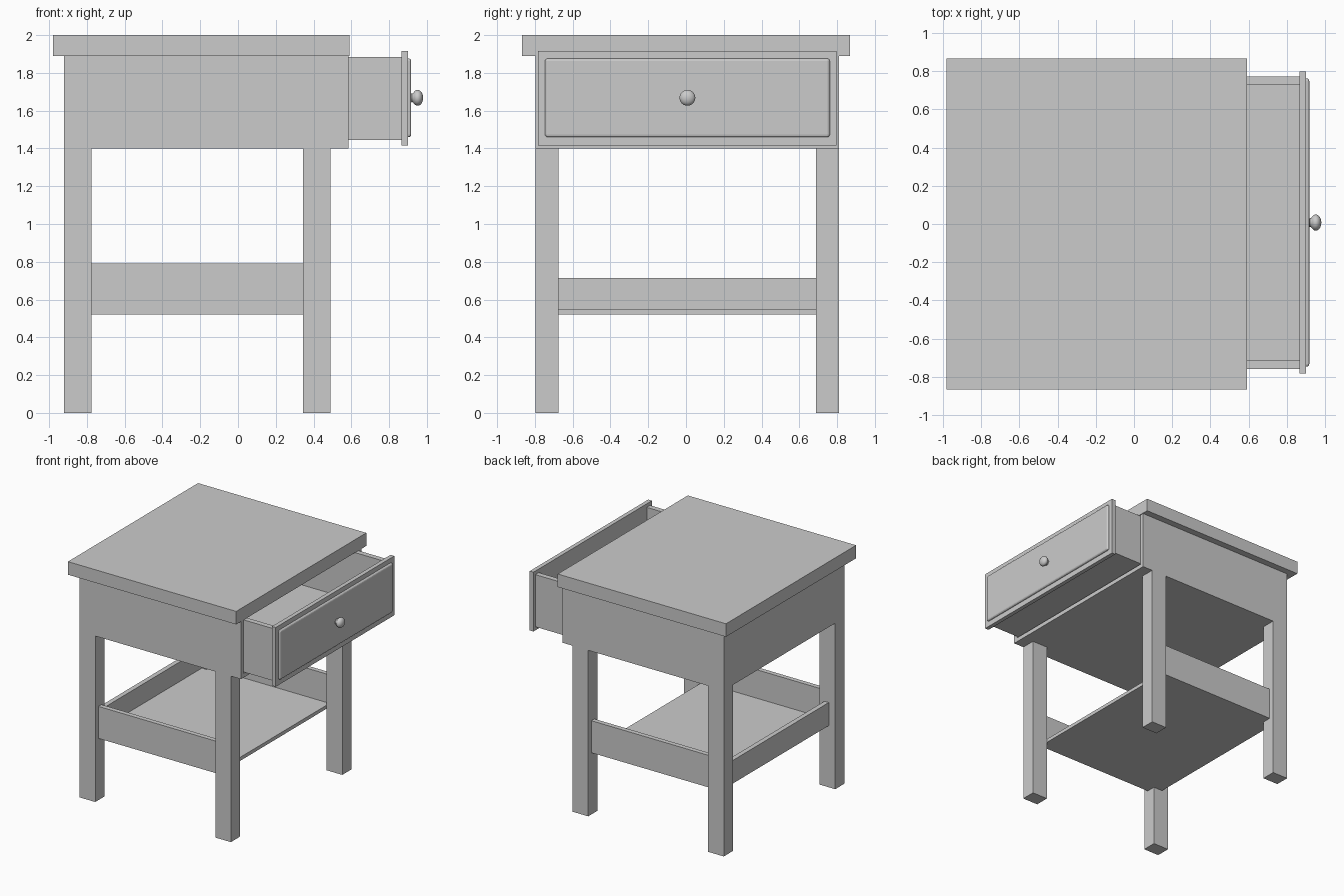
import bpy, bmesh, math
from mathutils import Matrix

if "Cube" in bpy.data.objects:
    bpy.data.objects.remove(bpy.data.objects["Cube"])


def box(name, x, y, z, bevel=0):
    """Box from (min, max) ranges, optionally with rounded edges."""
    bm = bmesh.new()
    size = Matrix.Diagonal((x[1] - x[0], y[1] - y[0], z[1] - z[0], 1))
    centre = Matrix.Translation((sum(x) / 2, sum(y) / 2, sum(z) / 2))
    bmesh.ops.create_cube(bm, size=1, matrix=centre @ size)
    me = bpy.data.meshes.new(name)
    bm.to_mesh(me)
    bm.free()
    ob = bpy.data.objects.new(name, me)
    bpy.context.collection.objects.link(ob)
    if bevel:
        m = ob.modifiers.new("rounding", "BEVEL")
        m.width, m.segments = bevel, 3
    return ob


def lathe_x(name, profile, y, z, steps=32):
    """Revolve (x, radius) points around an axis along x."""
    bm = bmesh.new()
    vs = [bm.verts.new((px, r, 0)) for px, r in profile]
    es = [bm.edges.new(p) for p in zip(vs, vs[1:])]
    bmesh.ops.spin(bm, geom=vs + es, cent=(0, 0, 0), axis=(1, 0, 0),
                   angle=math.tau, steps=steps)
    bmesh.ops.remove_doubles(bm, verts=bm.verts, dist=1e-4)
    bmesh.ops.recalc_face_normals(bm, faces=bm.faces)
    me = bpy.data.meshes.new(name)
    bm.to_mesh(me)
    bm.free()
    ob = bpy.data.objects.new(name, me)
    ob.location = (0, y, z)
    bpy.context.collection.objects.link(ob)
    bpy.ops.object.select_all(action="DESELECT")
    ob.select_set(True)
    bpy.context.view_layer.objects.active = ob
    bpy.ops.object.shade_smooth_by_angle(angle=math.radians(40))
    return ob


MID = 0.0075  # centre line of the frame in y


def side_range(s, inner, outer):
    return tuple(sorted((MID + s * inner, MID + s * outer)))


# Table top
box("table_top", (-0.98, 0.59), (-0.867, 0.867), (1.89, 2.0))

# Hollow case, open at the drawer end
box("case_bottom", (-0.92, 0.585), (MID - 0.803, MID + 0.803), (1.4, 1.435))
box("case_back", (-0.92, -0.88), (MID - 0.768, MID + 0.768), (1.435, 1.89))

# Parts repeated on both sides
for s, side in ((-1, "left"), (1, "right")):
    box(f"case_side_{side}", (-0.92, 0.585), side_range(s, 0.768, 0.803), (1.435, 1.89))
    for end, x in (("back", (-0.92, -0.775)), ("front", (0.345, 0.49))):
        box(f"{end}_leg_{side}", x, side_range(s, 0.682, 0.803), (0, 1.4))
    box(f"shelf_side_rail_{side}", (-0.775, 0.345), side_range(s, 0.72, 0.76), (0.52, 0.79))
    box(f"drawer_side_{side}", (-0.58, 0.865), side_range(s, 0.72, 0.765), (1.445, 1.885))

# Lower shelf with its back rail
box("shelf", (-0.82, 0.345), (MID - 0.72, MID + 0.72), (0.52, 0.55))
box("shelf_back_rail", (-0.86, -0.82), (MID - 0.682, MID + 0.682), (0.52, 0.715))

# Drawer, pulled partly open
box("drawer_bottom", (-0.58, 0.865), (MID - 0.72, MID + 0.72), (1.445, 1.48))
box("drawer_back", (-0.58, -0.54), (MID - 0.72, MID + 0.72), (1.48, 1.885))
box("drawer_front", (0.865, 0.9), (MID - 0.79, MID + 0.79), (1.415, 1.915))
box("drawer_raised_panel", (0.885, 0.917), (MID - 0.754, MID + 0.754), (1.46, 1.876), 0.014)

# Drawer knob: neck and flattened ball
ball = [(0.951 - 0.029 * math.cos(a), 0.042 * math.sin(a))
        for a in (math.pi * (0.2 + 0.8 * i / 12) for i in range(13))]
lathe_x("drawer_knob", [(0.912, 0), (0.912, 0.028), (0.92, 0.022)] + ball, MID, 1.668)
